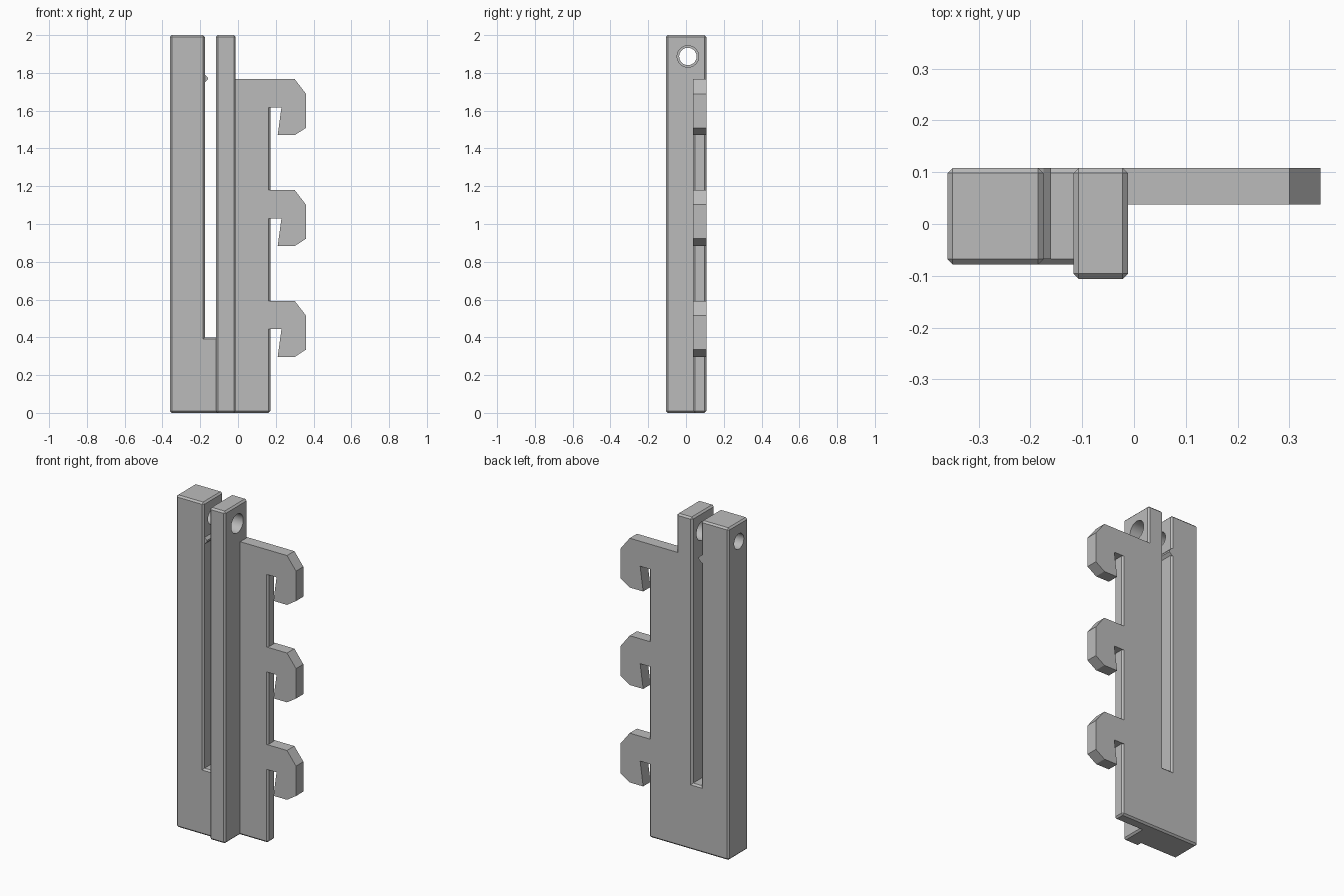
import bpy
import bmesh
import math

default = bpy.data.objects.get("Cube")
if default:
    bpy.data.objects.remove(default, do_unlink=True)

BACK = 0.108         # shared rear plane
PLATE_FRONT = 0.038  # front of the thin plate and hooks
CHAMFER = 0.01

grey = bpy.data.materials.new("plain grey")
grey.use_nodes = True
grey.diffuse_color = (0.5, 0.5, 0.5, 1)
grey.node_tree.nodes["Principled BSDF"].inputs["Base Color"].default_value = (0.5, 0.5, 0.5, 1)


def finish(name, bm):
    bmesh.ops.recalc_face_normals(bm, faces=bm.faces[:])
    mesh = bpy.data.meshes.new(name)
    bm.to_mesh(mesh)
    bm.free()
    mesh.materials.append(grey)
    obj = bpy.data.objects.new(name, mesh)
    bpy.context.collection.objects.link(obj)
    return obj


def chamfered_box(name, x, y, z):
    bm = bmesh.new()
    bmesh.ops.create_cube(bm, size=1)
    for v in bm.verts:
        v.co = [lo if c < 0 else hi for c, (lo, hi) in zip(v.co, (x, y, z))]
    bmesh.ops.bevel(bm, geom=bm.edges[:], offset=CHAMFER, offset_type='OFFSET',
                    segments=1, affect='EDGES')
    return finish(name, bm)


def prism(name, outline, y_front, y_back):
    """Extrude an x-z outline from front to back."""
    bm = bmesh.new()
    face = bm.faces.new([bm.verts.new((x, y_front, z)) for x, z in outline])
    grown = bmesh.ops.extrude_face_region(bm, geom=[face])["geom"]
    for v in grown:
        if isinstance(v, bmesh.types.BMVert):
            v.co.y = y_back
    return finish(name, bm)


def drill(obj, x, radius):
    """Cut a cross hole along x near the top of a bar."""
    bpy.ops.mesh.primitive_cylinder_add(vertices=48, radius=radius, depth=0.4,
                                        location=(x, 0.01, 1.887),
                                        rotation=(0, math.pi / 2, 0))
    cutter = bpy.context.object
    cutter.name = obj.name + "_hole_cutter"
    cutter.data.materials.append(grey)
    cutter.hide_render = True
    mod = obj.modifiers.new("hole", 'BOOLEAN')
    mod.object = cutter
    mod.operation = 'DIFFERENCE'
    mod.solver = 'EXACT'
    bpy.context.view_layer.objects.active = obj
    bpy.ops.object.modifier_apply(modifier=mod.name)
    bpy.data.objects.remove(cutter, do_unlink=True)
    bpy.ops.object.select_all(action='DESELECT')
    obj.select_set(True)
    bpy.ops.object.shade_smooth_by_angle(angle=math.radians(25))


# Two upright bars with the cross hole
wide_bar = chamfered_box("wide_bar", (-0.36, -0.175), (-0.078, BACK), (0, 2))
drill(wide_bar, -0.27, 0.046)
narrow_bar = chamfered_box("narrow_bar", (-0.117, -0.012), (-0.106, BACK), (0, 2))
drill(narrow_bar, -0.065, 0.057)

# Web closing the foot of the slot
chamfered_box("slot_web", (-0.2, -0.095), (-0.078, BACK), (0, 0.4))

# Small ridge inside the slot
prism("slot_ridge", [(-0.185, 1.795), (-0.175, 1.79), (-0.16, 1.775),
                     (-0.16, 1.765), (-0.175, 1.75), (-0.185, 1.745)],
      -0.068, BACK)

# Thin side plate
chamfered_box("side_plate", (-0.035, 0.172), (PLATE_FRONT, BACK), (0, 1.767))

# Three downturned hooks; the top one runs back to the bar
for label, top, root in (("upper", 1.767, -0.035), ("middle", 1.18, 0.15), ("lower", 0.593, 0.15)):
    outline = [(root, 0), (0.3, 0), (0.36, -0.078), (0.36, -0.258), (0.3, -0.297),
               (0.21, -0.297), (0.23, -0.15), (root, -0.15)]
    prism(label + "_hook", [(x, top + dz) for x, dz in outline], PLATE_FRONT, BACK)
